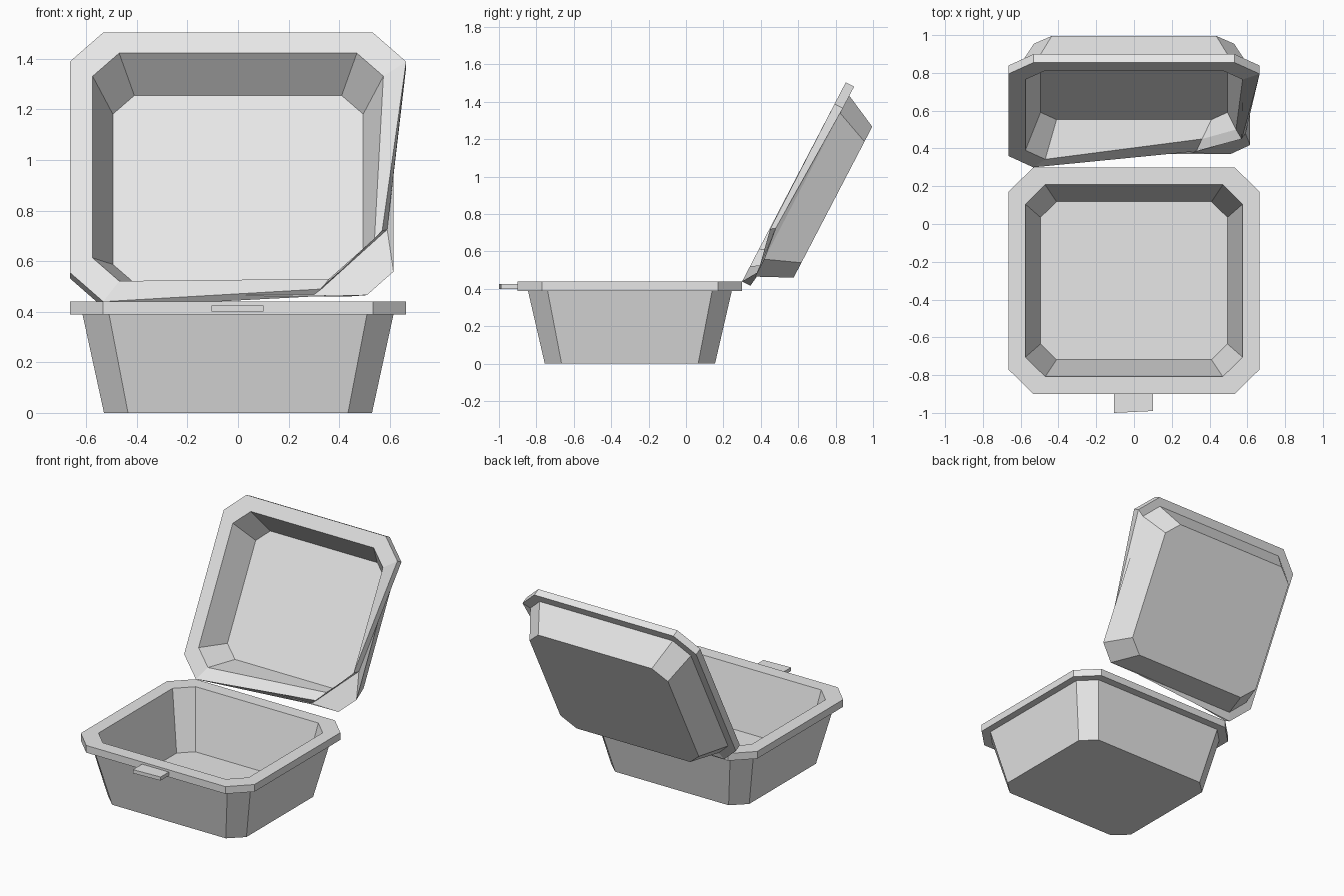
import bpy, bmesh
from mathutils import Vector

cube = bpy.data.objects.get("Cube")
if cube:
    bpy.data.objects.remove(cube, do_unlink=True)

mat = bpy.data.materials.new("light_grey_foam")
mat.use_nodes = True
GREY = (0.8, 0.8, 0.8, 1)
mat.diffuse_color = GREY
mat.node_tree.nodes["Principled BSDF"].inputs["Base Color"].default_value = GREY


def octagon(hx, hy, fx, fy, h):
    """Rectangle hx by hy with cut corners; fx, fy are the straight parts."""
    half = [(fx, -hy), (hx, -fy), (hx, fy), (fx, hy)]
    return [Vector((x, y, h)) for x, y in half + [(-x, -y) for x, y in half]]


def loft(name, rings):
    """Skin a list of rings and close both ends."""
    bm = bmesh.new()
    loops = [[bm.verts.new(p) for p in ring] for ring in rings]
    for a, b in zip(loops, loops[1:]):
        n = len(a)
        for i in range(n):
            j = (i + 1) % n
            bm.faces.new((a[i], a[j], b[j], b[i]))
    bm.faces.new(loops[0])
    bm.faces.new(loops[-1])
    bmesh.ops.recalc_face_normals(bm, faces=bm.faces)
    mesh = bpy.data.meshes.new(name)
    bm.to_mesh(mesh)
    bm.free()
    mesh.materials.append(mat)
    obj = bpy.data.objects.new(name, mesh)
    bpy.context.collection.objects.link(obj)
    return obj


def tray(floor, under_rim, rim, inner_floor):
    """Rings of a hollow tray: outer wall, rim, inner wall."""
    return [
        octagon(0.53, 0.455, 0.435, 0.365, floor),
        octagon(0.615, 0.545, 0.51, 0.44, under_rim),
        octagon(0.665, 0.6, 0.533, 0.47, under_rim),
        octagon(0.665, 0.6, 0.533, 0.47, rim),
        octagon(0.575, 0.508, 0.47, 0.405, rim),
        octagon(0.495, 0.418, 0.41, 0.335, inner_floor),
    ]


# Base tray
base = loft("base_tray", tray(0, 0.39, 0.44, 0.04))
base.location.y = -0.3

# Front closing tab
tab = [[Vector((x, y, z)) for x, y in
        ((-0.105, -1), (0.1, -0.99), (0.1, -0.88), (-0.105, -0.88))]
       for z in (0.4, 0.425)]
loft("closing_tab", tab)

# Lid, swung open about the back edge of the base
hinge = Vector((0, 0.3, 0.44))
along = Vector((0, 0.462, 0.887))
outward = Vector((0, 0.887, -0.462))
lid = [[hinge + Vector((p.x, 0, 0)) + along * (p.y + 0.6) + outward * p.z
        for p in ring] for ring in tray(0.235, 0.05, 0, 0.19)]

# Crushed lid corner beside the hinge: rim back, rim front, opening
crushed = {
    2: ((0.29, 0.375, 0.46), (0.59, 0.48, 0.725)),
    3: ((0.33, 0.385, 0.49), (0.57, 0.45, 0.72)),
    4: ((0.36, 0.45, 0.53), (0.54, 0.5, 0.69)),
}
for ring, points in crushed.items():
    lid[ring][:2] = [Vector(p) for p in points]
loft("lid", lid)
